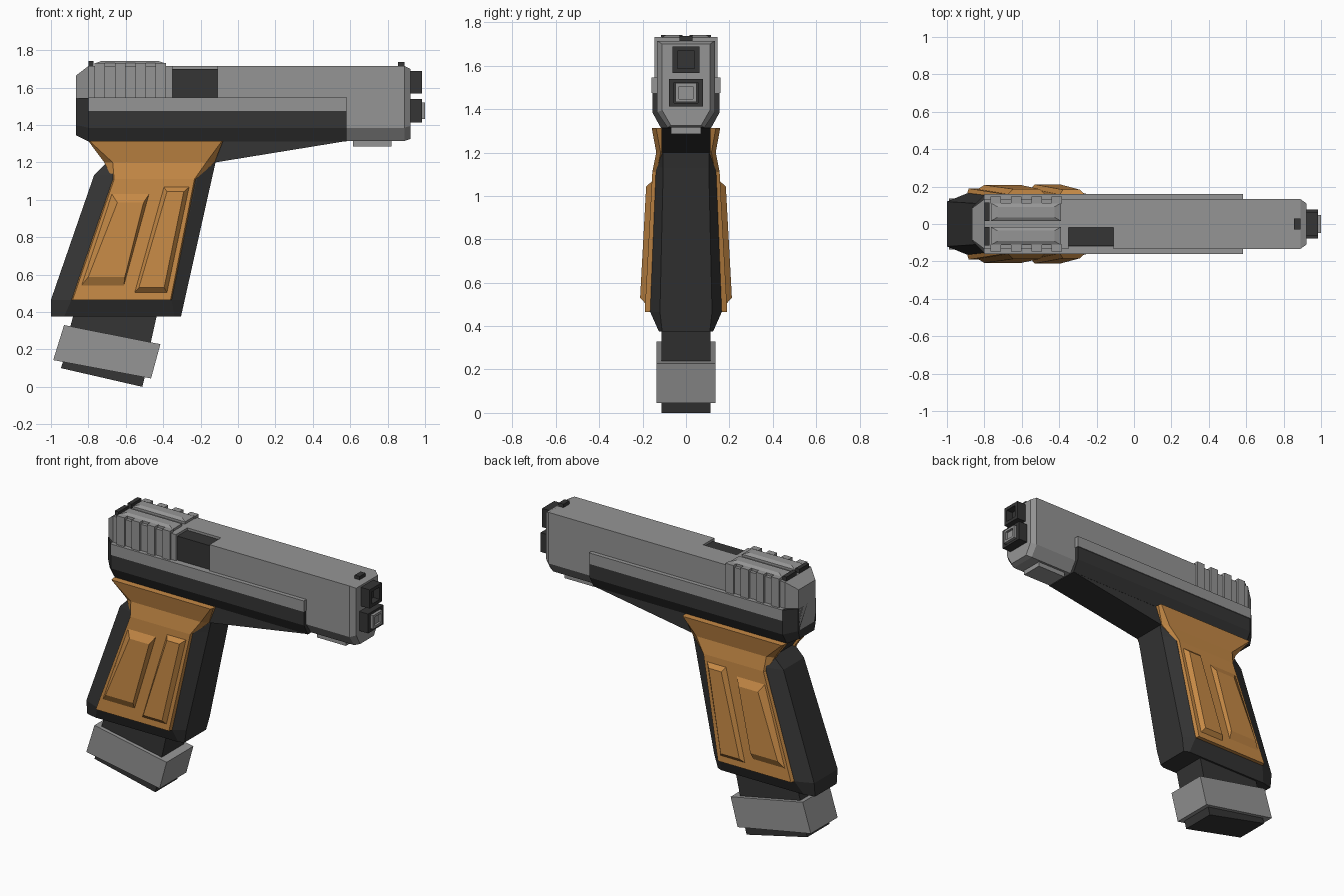
import bpy, bmesh

if "Cube" in bpy.data.objects:
    bpy.data.objects.remove(bpy.data.objects["Cube"])


def material(name, rgb):
    m = bpy.data.materials.new(name)
    m.diffuse_color = (*rgb, 1)
    m.use_nodes = True
    m.node_tree.nodes["Principled BSDF"].inputs["Base Color"].default_value = m.diffuse_color
    return m


DARK = material("dark_polymer", (0.035, 0.035, 0.035))
GREY = material("slide_grey", (0.3, 0.3, 0.3))
TAN = material("tan_grip", (0.56, 0.25, 0.06))


def loft(name, rings, mat):
    """Skin a list of equal-length point rings and cap both ends."""
    bm = bmesh.new()
    rows = [[bm.verts.new(p) for p in r] for r in rings]
    n = len(rows[0])
    for a, b in zip(rows, rows[1:]):
        for i in range(n):
            j = (i + 1) % n
            bm.faces.new((a[i], a[j], b[j], b[i]))
    bm.faces.new(rows[0])
    bm.faces.new(rows[-1])
    bmesh.ops.recalc_face_normals(bm, faces=bm.faces)
    me = bpy.data.meshes.new(name)
    bm.to_mesh(me)
    bm.free()
    me.materials.append(mat)
    ob = bpy.data.objects.new(name, me)
    bpy.context.collection.objects.link(ob)
    return ob


def prism(name, profile, y0, y1, mat):
    return loft(name, [[(x, y, z) for x, z in profile] for y in (y0, y1)], mat)


def box(name, x0, x1, y0, y1, z0, z1, mat):
    return prism(name, [(x0, z0), (x1, z0), (x1, z1), (x0, z1)], y0, y1, mat)


def half_ring(x, pts):
    """Symmetric yz section from its right half."""
    return [(x, y, z) for y, z in pts] + [(x, -y, z) for y, z in reversed(pts)]


def square(x, w, z0, z1):
    return half_ring(x, [(w, z0), (w, z1)])


# Slide with bevelled nose and tapered tail
body = [(0.133, 1.715), (0.133, 1.385), (0.085, 1.315)]
slide = loft("slide", [
    half_ring(-0.865, [(0.085, 1.665), (0.085, 1.45), (0.07, 1.40)]),
    half_ring(-0.80, body),
    half_ring(0.89, body),
    half_ring(0.922, [(0.11, 1.70), (0.11, 1.395), (0.07, 1.325)])], GREY)

# Ejection port cut through the slide, with the dark chamber inside
cutter = box("port_cutter", -0.35, -0.11, -0.3, -0.018, 1.53, 1.9, GREY)
cutter.hide_render = True
mod = slide.modifiers.new("port", 'BOOLEAN')
mod.object = cutter
mod.solver = 'EXACT'
bpy.context.view_layer.objects.active = slide
bpy.ops.object.modifier_apply(modifier=mod.name)
bpy.data.objects.remove(cutter)
box("chamber", -0.355, -0.105, -0.118, -0.01, 1.52, 1.70, DARK)

# Dark frame below the slide
side = [(0.155, 1.544), (0.155, 1.385), (0.115, 1.312)]
loft("frame", [
    half_ring(-0.865, [(0.09, 1.544), (0.09, 1.40), (0.075, 1.345)]),
    half_ring(-0.80, side),
    half_ring(0.58, side)], DARK)
prism("frame_underside", [(-0.2, 1.20), (-0.12, 1.20), (0.58, 1.314), (-0.2, 1.33)],
      -0.114, 0.114, DARK)
box("nose_lug", 0.615, 0.82, -0.07, 0.07, 1.285, 1.33, GREY)

# Muzzle and recoil rod, both square with a recess
loft("muzzle", [square(0.90, 0.062, 1.567, 1.688), square(0.985, 0.062, 1.567, 1.688),
                square(0.985, 0.04, 1.588, 1.667), square(0.94, 0.04, 1.588, 1.667)], DARK)
loft("rod_housing", [square(0.90, 0.078, 1.413, 1.538), square(0.985, 0.078, 1.413, 1.538),
                     square(0.985, 0.055, 1.428, 1.523), square(0.95, 0.055, 1.428, 1.523)], DARK)
loft("rod_tip", [square(0.94, 0.048, 1.432, 1.520), square(1.0, 0.048, 1.432, 1.520),
                 square(1.0, 0.032, 1.447, 1.505), square(0.985, 0.032, 1.447, 1.505)], GREY)

# Sights
box("front_sight", 0.855, 0.89, -0.03, 0.03, 1.70, 1.737, DARK)


def ring_xz(pts, y):
    return [(x, y, z) for x, z in pts]


PANELS = [
    ([(-0.836, 0.543), (-0.61, 0.543), (-0.476, 1.03), (-0.674, 1.03)],
     [(-0.80, 0.588), (-0.605, 0.588), (-0.505, 0.985), (-0.645, 0.985)]),
    ([(-0.552, 0.505), (-0.38, 0.505), (-0.262, 1.067), (-0.396, 1.067)],
     [(-0.53, 0.53), (-0.395, 0.53), (-0.29, 1.043), (-0.38, 1.043)]),
]


def grip_y(z):
    """Half width of the tan side plate at height z."""
    return 0.155 + (1.11 - z) / 0.645 * 0.035


for s, tag in ((-1, "front"), (1, "back")):
    # Side rail
    box(f"rail_{tag}", -0.80, 0.582, s * 0.12, s * 0.16, 1.475, 1.546, GREY)

    # Grip serrations on the slide
    for i in range(4):
        x = -0.766 + i * 0.1085
        box(f"serration_{tag}_{i + 1}", x, x + 0.056, s * 0.11, s * 0.146, 1.546, 1.732, GREY)

    # Top plate and rear sight
    def plate(x0, x1, y0, y1, z):
        return [(x0, s * y0, z), (x1, s * y0, z), (x1, s * y1, z), (x0, s * y1, z)]
    loft(f"top_plate_{tag}", [plate(-0.765, -0.39, 0.016, 0.112, 1.70),
                              plate(-0.765, -0.39, 0.016, 0.112, 1.73),
                              plate(-0.73, -0.425, 0.036, 0.092, 1.742)], GREY)
    box(f"rear_sight_{tag}", -0.80, -0.772, s * 0.016, s * 0.115, 1.70, 1.742, DARK)

    # Tan grip side plate: z, back x, front x, half width, edge bevel
    rings = []
    for z, xb, xf, y, d in ((0.465, -0.89, -0.355, 0.19, 0.006),
                            (1.11, -0.67, -0.225, 0.155, 0.008),
                            (1.20, -0.715, -0.125, 0.137, 0.045),
                            (1.314, -0.80, -0.08, 0.158, 0.006)):
        rings.append([(xb, s * 0.09, z), (xb, s * (y - 0.02), z), (xb + d, s * y, z),
                      (xf - d, s * y, z), (xf, s * (y - 0.02), z), (xf, s * 0.09, z)])
    loft(f"grip_plate_{tag}", rings, TAN)

    # Raised bevelled pads on the plate
    for i, (outer, inner) in enumerate(PANELS):
        loft(f"grip_pad_{tag}_{i + 1}", [
            [(x, s * (grip_y(z) - 0.02), z) for x, z in outer],
            [(x, s * grip_y(z), z) for x, z in outer],
            [(x, s * (grip_y(z) + 0.025), z) for x, z in inner]], TAN)

# Dark grip core, eight-sided: z, back, back corner, front corner, front, side y, end y
core = []
for z, xb, cb, cf, xf, y, e in ((0.375, -1.0, -0.93, -0.34, -0.305, 0.125, 0.11),
                                (0.465, -1.0, -0.89, -0.355, -0.285, 0.165, 0.12),
                                (1.13, -0.77, -0.67, -0.215, -0.136, 0.138, 0.105),
                                (1.20, -0.70, -0.67, -0.16, -0.12, 0.125, 0.105),
                                (1.33, -0.79, -0.77, -0.12, -0.10, 0.11, 0.10)):
    h = [(xb, e), (cb, y), (cf, y), (xf, e)]
    core.append([(x, v, z) for x, v in h] + [(x, -v, z) for x, v in reversed(h)])
loft("grip_core", core, DARK)

# Magazine: neck, grey shoe and base plate, tilted
prism("magazine_neck", [(-0.90, 0.31), (-0.47, 0.22), (-0.43, 0.40), (-0.875, 0.40)],
      -0.113, 0.113, DARK)
prism("magazine_shoe", [(-0.93, 0.33), (-0.415, 0.228), (-0.465, 0.045), (-0.988, 0.143)],
      -0.137, 0.137, GREY)
prism("magazine_base", [(-0.93, 0.15), (-0.495, 0.065), (-0.512, 0.0), (-0.947, 0.10)],
      -0.113, 0.113, DARK)
